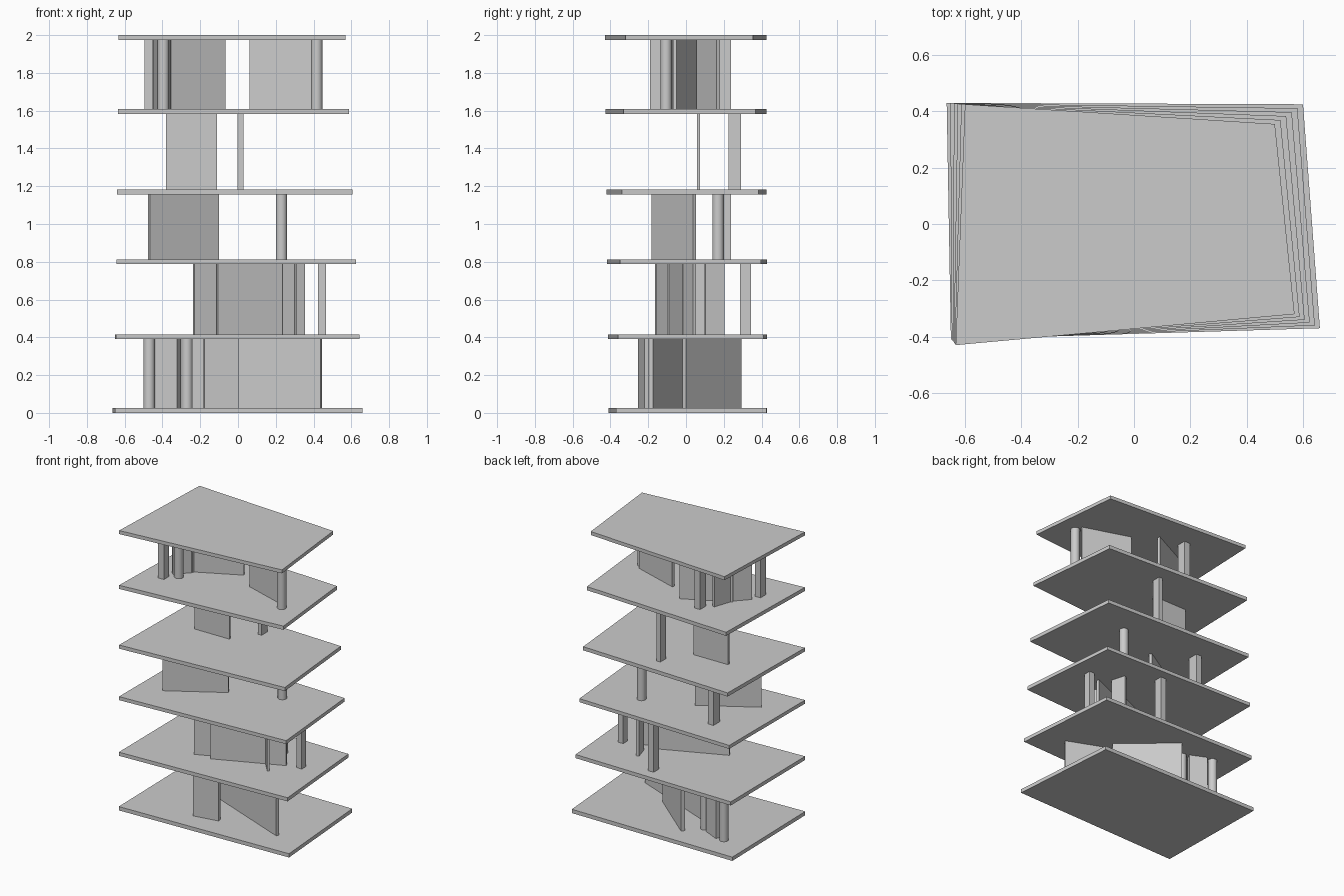
import bpy
import bmesh
import math
from mathutils import Matrix, Vector

cube = bpy.data.objects.get("Cube")
if cube:
    bpy.data.objects.remove(cube, do_unlink=True)

grey = bpy.data.materials.new("light_grey")
grey.use_nodes = True
GREY = (0.6, 0.6, 0.6, 1.0)
grey.diffuse_color = GREY
grey.node_tree.nodes["Principled BSDF"].inputs["Base Color"].default_value = GREY


def finish(name, bm):
    bmesh.ops.recalc_face_normals(bm, faces=bm.faces)
    mesh = bpy.data.meshes.new(name)
    bm.to_mesh(mesh)
    bm.free()
    mesh.materials.append(grey)
    obj = bpy.data.objects.new(name, mesh)
    bpy.context.collection.objects.link(obj)
    return obj


def prism(name, outline, z0, z1):
    """Extrude a flat outline from z0 to z1."""
    bm = bmesh.new()
    base = bm.faces.new([bm.verts.new((p[0], p[1], z0)) for p in outline])
    top = bmesh.ops.extrude_face_region(bm, geom=[base])
    verts = [v for v in top["geom"] if isinstance(v, bmesh.types.BMVert)]
    bmesh.ops.translate(bm, verts=verts, vec=(0, 0, z1 - z0))
    return finish(name, bm)


def wall(name, a, b, z0, z1, thick=0.02):
    """Straight upright wall between two plan points."""
    a, b = Vector(a), Vector(b)
    side = (b - a).orthogonal().normalized() * thick / 2
    return prism(name, [a - side, b - side, b + side, a + side], z0, z1)


def pier(name, centre, size, z0, z1, turn=0):
    """Rectangular column, turned in plan by an angle in degrees."""
    rot = Matrix.Rotation(math.radians(turn), 2)
    w, d = size[0] / 2, size[1] / 2
    corners = [(-w, -d), (w, -d), (w, d), (-w, d)]
    return prism(name, [Vector(centre) + rot @ Vector(c) for c in corners], z0, z1)


def column(name, centre, z0, z1, radius=0.03):
    """Round column with smooth sides."""
    bm = bmesh.new()
    mid = Matrix.Translation((centre[0], centre[1], (z0 + z1) / 2))
    bmesh.ops.create_cone(bm, cap_ends=True, segments=32, radius1=radius,
                          radius2=radius, depth=z1 - z0, matrix=mid)
    for f in bm.faces:
        f.smooth = len(f.verts) == 4
    for e in bm.edges:
        e.smooth = all(len(f.verts) == 4 for f in e.link_faces)
    return finish(name, bm)


# Floor slabs: the plan shifts evenly from the lowest to the highest
low = [(-0.65, -0.41), (0.66, -0.37), (0.60, 0.425), (-0.665, 0.43)]
high = [(-0.633, -0.43), (0.57, -0.32), (0.50, 0.355), (-0.60, 0.425)]
slab_z = [(0, 0.027), (0.39, 0.416), (0.788, 0.813),
          (1.156, 1.182), (1.583, 1.609), (1.975, 2.0)]
for i, (z0, z1) in enumerate(slab_z):
    plan = [Vector(p).lerp(Vector(q), i / 5) for p, q in zip(low, high)]
    prism(f"floor_slab_{i + 1}", plan, z0, z1)

# Clear height of each storey
storeys = [(slab_z[i][1], slab_z[i + 1][0]) for i in range(5)]

# First storey
s = storeys[0]
wall("long_wall_1", (0.44, -0.185), (-0.24, 0.09), *s)
wall("back_wall_1", (0.175, -0.01), (-0.175, 0.285), *s, thick=0.025)
wall("front_wall_1", (-0.18, -0.24), (0, -0.208), *s, thick=0.026)
pier("pier_1", (-0.37, 0.21), (0.125, 0.05), *s, turn=-25)
column("column_1_left", (-0.47, 0.245), *s)
column("column_1_right", (-0.27, 0.17), *s)

# Second storey
s = storeys[1]
wall("front_wall_2", (-0.11, -0.15), (0.35, 0.045), *s)
wall("rear_wall_2", (-0.235, -0.155), (0.2, 0.03), *s)
wall("short_wall_2", (0.24, -0.02), (0.305, -0.095), *s, thick=0.015)
wall("back_fin_2", (0.27, 0.1), (0.24, 0.2), *s)
pier("pier_2_side", (0.445, 0.075), (0.042, 0.05), *s)
pier("pier_2_back", (0.035, 0.315), (0.045, 0.06), *s)

# Third storey
s = storeys[2]
wall("wall_3", (-0.47, -0.175), (-0.105, 0.045), *s)
pier("pier_3", (-0.36, 0.2), (0.045, 0.075), *s)
column("column_3", (0.23, 0.17), *s)

# Fourth storey
s = storeys[3]
wall("wall_4", (-0.38, 0.065), (-0.11, 0.067), *s, thick=0.016)
pier("pier_4", (0.013, 0.258), (0.03, 0.065), *s)

# Fifth storey
s = storeys[4]
wall("side_wall_5", (0.065, 0.048), (0.4, -0.06), *s)
wall("long_wall_5", (-0.38, 0.015), (-0.07, 0.17), *s)
wall("corner_wall_5", (-0.455, -0.085), (-0.37, 0.005), *s)
wall("back_fin_5", (-0.37, 0.005), (-0.32, 0.15), *s)
pier("pier_5_left", (-0.472, -0.16), (0.045, 0.06), *s)
pier("pier_5_back", (-0.256, 0.207), (0.045, 0.065), *s)
column("column_5_right", (0.417, -0.105), *s)
column("column_5_left", (-0.395, -0.1), *s)
